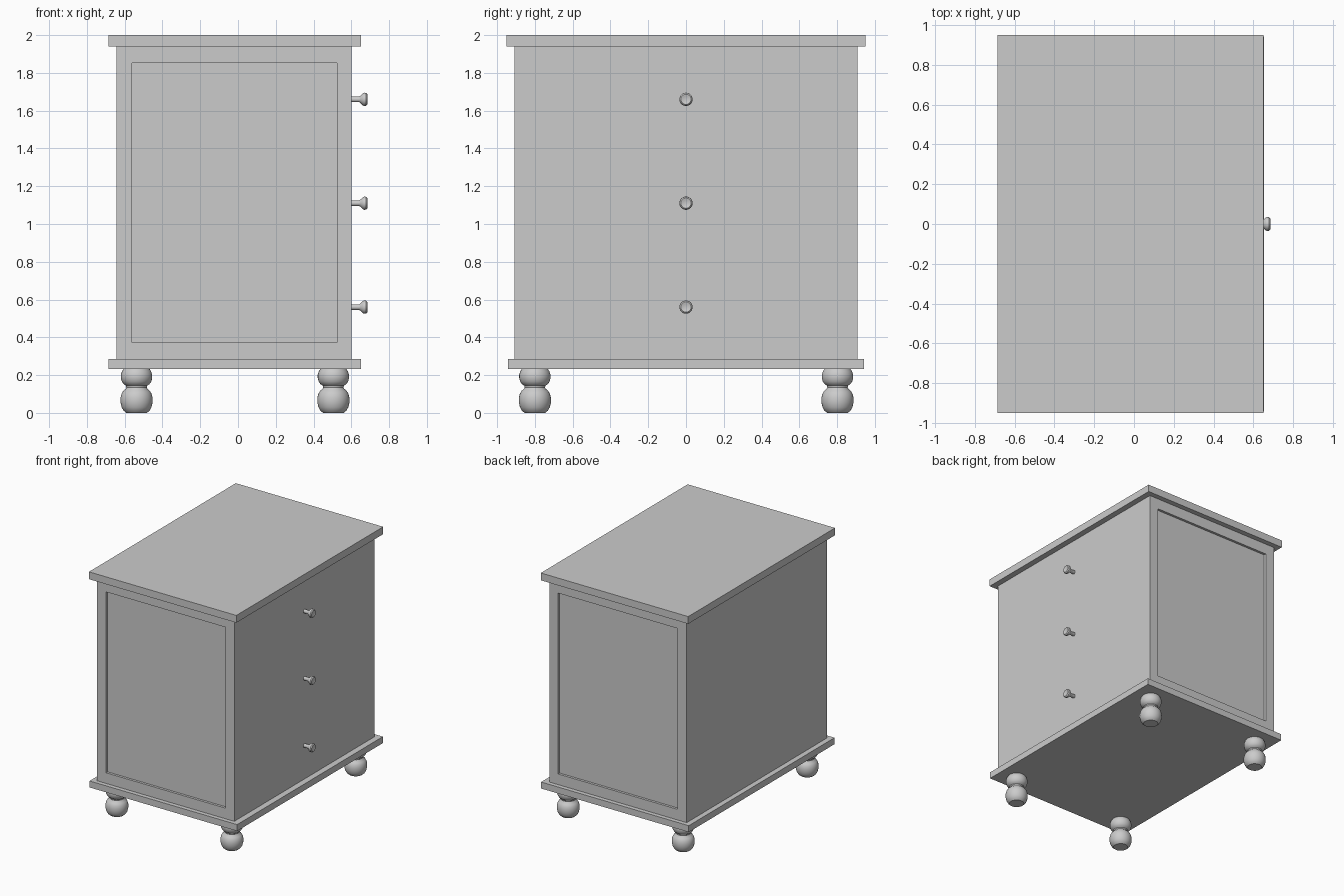
import bpy, bmesh, math
from mathutils import Matrix

if "Cube" in bpy.data.objects:
    bpy.data.objects.remove(bpy.data.objects["Cube"])


def finish(name, bm, smooth=False):
    bmesh.ops.recalc_face_normals(bm, faces=bm.faces)
    for f in bm.faces:
        f.smooth = smooth
    me = bpy.data.meshes.new(name)
    bm.to_mesh(me)
    bm.free()
    ob = bpy.data.objects.new(name, me)
    bpy.context.collection.objects.link(ob)
    if smooth:
        bpy.ops.object.select_all(action='DESELECT')
        bpy.context.view_layer.objects.active = ob
        ob.select_set(True)
        bpy.ops.object.shade_smooth_by_angle(angle=math.radians(35))
    return ob


def box_mesh(lo, hi):
    bm = bmesh.new()
    bmesh.ops.create_cube(bm, size=1)
    for v in bm.verts:
        v.co = [lo[i] + (v.co[i] + 0.5) * (hi[i] - lo[i]) for i in range(3)]
    return bm


def turned(name, profile, matrix, segments=32):
    """Spin a (radius, height) profile around its axis and place it."""
    bm = bmesh.new()
    verts = [bm.verts.new((r, 0, z)) for r, z in profile]
    edges = [bm.edges.new(p) for p in zip(verts, verts[1:])]
    bmesh.ops.spin(bm, geom=verts + edges, cent=(0, 0, 0), axis=(0, 0, 1),
                   angle=2 * math.pi, steps=segments)
    bmesh.ops.remove_doubles(bm, verts=bm.verts, dist=1e-5)
    bm.transform(matrix)
    return finish(name, bm, smooth=True)


# Top and base slabs
finish("top_slab", box_mesh((-0.685, -0.95, 1.94), (0.65, 0.95, 2.0)))
finish("base_slab", box_mesh((-0.685, -0.943, 0.232), (0.652, 0.943, 0.285)))

# Cabinet body with a recessed panel on both end faces
bm = box_mesh((-0.642, -0.908, 0.285), (0.602, 0.908, 1.94))
for face in [f for f in bm.faces if abs(f.normal.y) > 0.9]:
    bmesh.ops.inset_region(bm, faces=[face], thickness=0.08)
    for v in face.verts:
        v.co.x = -0.56 if v.co.x < 0 else 0.523
        v.co.z = 0.372 if v.co.z < 1 else 1.853
    bmesh.ops.inset_region(bm, faces=[face], thickness=0, depth=-0.02)
finish("cabinet_body", bm)

# Turned bun feet: lower ball, cove neck, upper ring
foot = [(0, 0), (0.055, 0), (0.069, 0.012), (0.079, 0.03), (0.085, 0.055),
        (0.085, 0.08), (0.080, 0.10), (0.071, 0.116), (0.057, 0.128),
        (0.054, 0.135), (0.056, 0.144), (0.068, 0.152), (0.078, 0.166),
        (0.083, 0.185), (0.083, 0.202), (0.077, 0.22), (0.068, 0.234), (0, 0.234)]
for sx, x in (("left", -0.537), ("right", 0.505)):
    for sy, y in (("front", -0.80), ("back", 0.802)):
        turned(f"{sy}_{sx}_foot", foot, Matrix.Translation((x, y, 0)))

# Drawer knobs: thin stem flaring to a flat-faced head
knob = [(0, -0.01), (0.015, -0.01), (0.015, 0.04), (0.019, 0.046),
        (0.033, 0.06), (0.035, 0.066), (0.034, 0.076), (0.027, 0.083),
        (0.022, 0.083), (0.018, 0.081), (0, 0.081)]
for name, z in (("lower", 0.56), ("middle", 1.11), ("upper", 1.66)):
    turned(f"{name}_knob", knob,
           Matrix.Translation((0.602, 0, z)) @ Matrix.Rotation(math.pi / 2, 4, 'Y'))
